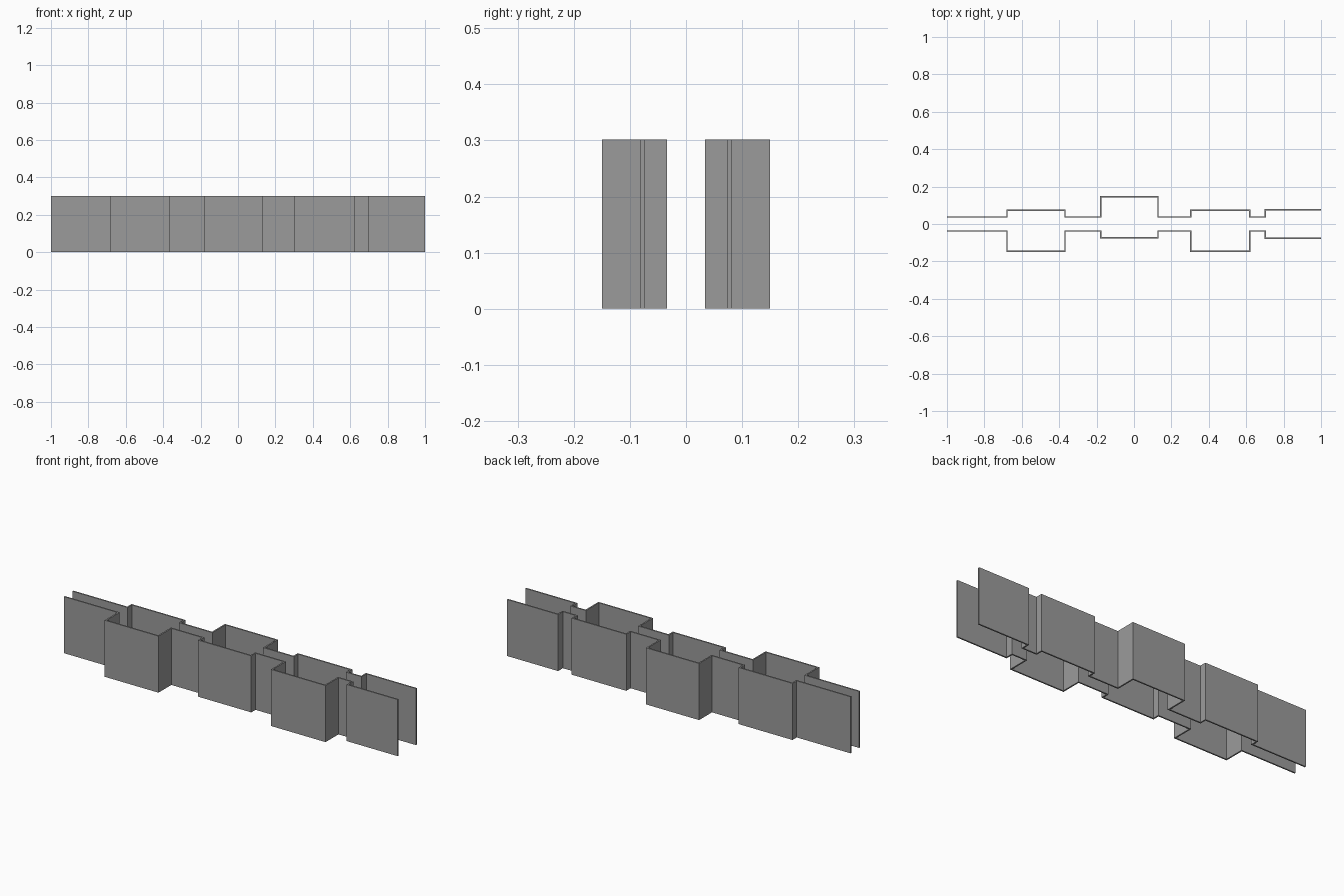
import bpy
import bmesh

cube = bpy.data.objects.get("Cube")
if cube:
    bpy.data.objects.remove(cube)

HEIGHT = 0.302
THICKNESS = 0.0075
NEAR, MID, END, FAR = 0.041, 0.077, 0.081, 0.1495

grey = bpy.data.materials.new("wall grey")
grey.use_nodes = True
colour = (0.33, 0.33, 0.33, 1)
grey.diffuse_color = colour
grey.node_tree.nodes["Principled BSDF"].inputs["Base Color"].default_value = colour

# Positions where the walls step in and out
STEPS = [-1, -0.683, -0.365, -0.182, 0.132, 0.299, 0.622, 0.699, 1]


def stepped_wall(name, side, depths):
    """Raise a stepped plan line into a thin wall; side is -1 front, 1 back."""
    bm = bmesh.new()
    path = []
    for start, stop, depth in zip(STEPS, STEPS[1:], depths):
        path += [(start, side * depth), (stop, side * depth)]
    low = [bm.verts.new((x, y, 0)) for x, y in path]
    high = [bm.verts.new((x, y, HEIGHT)) for x, y in path]
    for i in range(len(path) - 1):
        quad = [low[i], low[i + 1], high[i + 1], high[i]]
        bm.faces.new(quad if side < 0 else quad[::-1])
    mesh = bpy.data.meshes.new(name)
    bm.to_mesh(mesh)
    bm.free()
    mesh.materials.append(grey)
    wall = bpy.data.objects.new(name, mesh)
    bpy.context.collection.objects.link(wall)
    # Thickness grows inward from the outer surface
    solid = wall.modifiers.new("thickness", "SOLIDIFY")
    solid.thickness = THICKNESS
    solid.offset = -1
    solid.use_even_offset = True


stepped_wall("front_wall", -1, [NEAR, FAR, NEAR, MID, NEAR, FAR, NEAR, END])
stepped_wall("back_wall", 1, [NEAR, MID, NEAR, FAR, NEAR, MID, NEAR, END])
